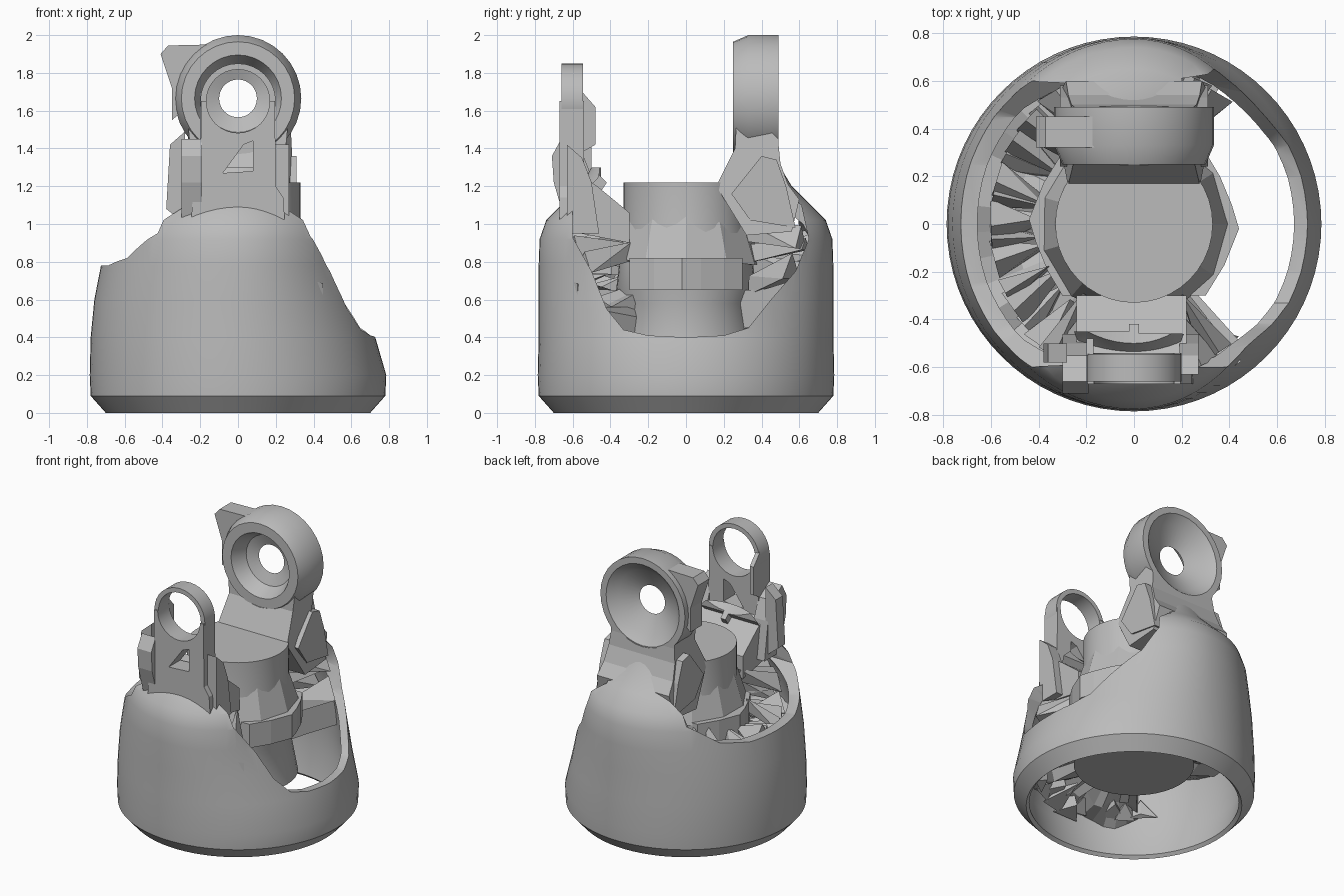
import bpy, bmesh, math, random
from mathutils import Vector

random.seed(4)
if "Cube" in bpy.data.objects:
    bpy.data.objects.remove(bpy.data.objects["Cube"])

grey = bpy.data.materials.new("plain grey")
grey.use_nodes = True
grey.diffuse_color = (0.5, 0.5, 0.5, 1)
grey.node_tree.nodes["Principled BSDF"].inputs["Base Color"].default_value = (0.5, 0.5, 0.5, 1)


def finish(bm, name, smooth=False):
    bmesh.ops.remove_doubles(bm, verts=bm.verts, dist=0.0005)
    bmesh.ops.recalc_face_normals(bm, faces=bm.faces)
    mesh = bpy.data.meshes.new(name)
    bm.to_mesh(mesh)
    bm.free()
    ob = bpy.data.objects.new(name, mesh)
    bpy.context.collection.objects.link(ob)
    mesh.materials.append(grey)
    if smooth:
        smooth_shade(ob)
    return ob


def smooth_shade(ob):
    bpy.ops.object.select_all(action="DESELECT")
    ob.select_set(True)
    bpy.context.view_layer.objects.active = ob
    bpy.ops.object.shade_smooth_by_angle(angle=math.radians(35))


def lathe(name, profile, segments, place, start=0, end=360, jitter=0, smooth=True):
    """Turn a closed profile of (radius, height); place maps it into the model."""
    bm = bmesh.new()
    whole = end - start == 360
    rings = []
    for i in range(segments if whole else segments + 1):
        a = math.radians(start + (end - start) * i / segments)
        rings.append([bm.verts.new(place(r * math.cos(a), r * math.sin(a),
                                         h + random.uniform(-jitter, jitter)))
                      for r, h in profile])
    n = len(profile)
    for i in range(segments):
        a, b = rings[i], rings[(i + 1) % len(rings)]
        for j in range(n):
            k = (j + 1) % n
            bm.faces.new((a[j], a[k], b[k], b[j]))
    if not whole:
        bm.faces.new(rings[0])
        bm.faces.new(rings[-1])
    return finish(bm, name, smooth)


def prism(name, outline, place, a, b):
    """Extrude a flat outline from depth a to depth b."""
    bm = bmesh.new()
    low = [bm.verts.new(place(u, v, a)) for u, v in outline]
    high = [bm.verts.new(place(u, v, b)) for u, v in outline]
    bm.faces.new(low)
    bm.faces.new(high)
    for i in range(len(outline)):
        j = (i + 1) % len(outline)
        bm.faces.new((low[i], low[j], high[j], high[i]))
    return finish(bm, name)


def cut(target, cutter):
    mod = target.modifiers.new("cut", "BOOLEAN")
    mod.operation = "DIFFERENCE"
    mod.solver = "EXACT"
    mod.object = cutter
    bpy.context.view_layer.objects.active = target
    bpy.ops.object.modifier_apply(modifier=mod.name)
    bpy.data.objects.remove(cutter)


upright = lambda x, y, h: (x, y, h)
along_x = lambda y, z, x: (x, y, z)
along_y = lambda x, z, y: (x, y, z)


# Shell: a round cup whose flanks lean inward as they rise
def lean(x, y, z):
    if x > 0:
        return (x * (1 - 0.34 * min(max(z - 0.2, 0), 0.6)), y, z)
    return (x * (1 - 0.25 * min(max(z - 0.5, 0), 0.4)), y, z)


outer = [(0.7, 0), (0.78, 0.09), (0.785, 0.2), (0.78, 0.4), (0.78, 0.6), (0.78, 0.78),
         (0.775, 0.92), (0.74, 1.02), (0.65, 1.11), (0.56, 1.2), (0.5, 1.3)]
inner = [(0.42, 1.22), (0.5, 1.1), (0.62, 1.0), (0.7, 0.85), (0.72, 0.6), (0.72, 0.4),
         (0.72, 0.2), (0.68, 0.02)]
shell = lathe("shell", outer + inner, 72, lean, smooth=False)

# Large scooped opening on the left, shallower one on the right
cut(shell, prism("left_cutter",
                 [(-0.45, 1.5), (-0.46, 1.25), (-0.6, 1.1), (-0.6, 0.93), (-0.5, 0.75),
                  (-0.42, 0.55), (-0.33, 0.44), (-0.2, 0.41), (0, 0.4), (0.2, 0.41),
                  (0.33, 0.45), (0.45, 0.6), (0.58, 0.75), (0.65, 0.92), (0.61, 1.1),
                  (0.46, 1.22), (0.42, 1.5)], along_x, 0.02, 1))
half = [(0.45, 1.5), (0.45, 1.25), (0.59, 1.1), (0.6, 0.95), (0.45, 0.82), (0.25, 0.78)]
cut(shell, prism("right_cutter", half + [(-y, z) for y, z in reversed(half)],
                 along_x, -1, -0.02))
smooth_shade(shell)

# Central core with a flat top, and a collar that bulges to a point on each side
lathe("core", [(0, 1.22), (0.33, 1.22), (0.33, 1.0), (0.35, 0.82), (0.37, 0.65),
               (0.34, 0.58), (0.39, 0.3), (0, 0.3)], 40, upright)
bulge = [(0.3, -0.3), (0.38, -0.17), (0.44, -0.02), (0.41, 0.08), (0.36, 0.2), (0.3, 0.3)]
prism("collar", bulge + [(-x, -y) for x, y in bulge], upright, 0.65, 0.82)
lathe("collar_slope", [(0, 0.8), (0.4, 0.8), (0.33, 1.02), (0, 1.02)], 11, upright,
      jitter=0.02, smooth=False)

# Rough webs joining the core to the shell
lathe("rough_web", [(0.3, 0.64), (0.5, 0.62), (0.73, 0.66), (0.73, 0.52), (0.5, 0.48),
                    (0.3, 0.45)], 26, upright, 58, 308, 0.06, smooth=False)
lathe("lower_front_web", [(0.32, 0.52), (0.72, 0.55), (0.72, 0.28), (0.55, 0.32), (0.35, 0.36)],
      14, upright, 228, 312, 0.05, smooth=False)


# Splintered wedges running from the wall toward the core
def splinters(name, first, last, count, heights, rises, reaches):
    bm = bmesh.new()
    for i in range(count):
        a = math.radians(first + (last - first) * i / (count - 1) + random.uniform(-3, 3))
        z, rise = random.uniform(*heights), random.uniform(*rises)
        d, up = Vector((math.cos(a), math.sin(a), 0)), Vector((0, 0, 1))
        side = Vector((-d.y, d.x, 0)) * random.uniform(0.06, 0.12)
        wall = 0.7 - 0.1 * abs(d.x)
        root, tip = d * wall + up * z, d * random.uniform(*reaches) + up * (z + rise)
        points = (root - side, root + side * 0.8, root + up * random.uniform(0.06, 0.14),
                  tip + side * random.uniform(-0.6, 0.6), tip - up * 0.1)
        bmesh.ops.convex_hull(bm, input=[bm.verts.new(p) for p in points])
    finish(bm, name)


splinters("right_splinters", 110, 250, 17, (0.58, 0.66), (0.0, 0.25), (0.32, 0.42))
splinters("back_splinters", 58, 122, 9, (0.7, 0.88), (-0.05, 0.15), (0.3, 0.4))
splinters("front_splinters", 238, 304, 12, (0.72, 0.92), (0.0, 0.22), (0.3, 0.4))
splinters("lower_splinters", 228, 308, 10, (0.2, 0.3), (0.1, 0.2), (0.45, 0.6))

# Front tab: plate with a small window under a round eyelet
plate = prism("front_plate", [(-0.25, 0.98), (0.25, 0.98), (0.24, 1.14), (0.2, 1.2),
                              (0.195, 1.65), (-0.195, 1.65), (-0.2, 1.2), (-0.24, 1.14)],
              along_y, -0.67, -0.54)
cut(plate, lathe("eyelet_cutter", [(0, -0.9), (0.168, -0.9), (0.168, -0.3), (0, -0.3)], 32,
                 lambda x, z, y: (x, y, z + 1.65)))
cut(plate, prism("window_cutter", [(-0.08, 1.27), (0.08, 1.28), (0.08, 1.44), (0.03, 1.42)],
                 along_y, -0.9, -0.3))
lathe("front_eyelet", [(0.168, -0.66), (0.2, -0.66), (0.2, -0.545), (0.168, -0.545)], 32,
      lambda x, z, y: (x, y, z + 1.65))

# Ragged flanges wrapping back from the tab, and the sloping mass behind it
flange = [(-0.63, 0.98), (-0.7, 1.22), (-0.71, 1.36), (-0.66, 1.45), (-0.55, 1.38), (-0.5, 1.25),
          (-0.46, 0.98)]
prism("front_flange_right", flange, along_x, -0.3, -0.19)
prism("front_flange_left", [(max(y, -0.63), z - 0.03) for y, z in flange], along_x, 0.19, 0.27)
prism("front_flange_corner", [(-0.28, 1.0), (-0.38, 1.08), (-0.36, 1.42), (-0.28, 1.49)],
      along_y, -0.58, -0.5)
prism("front_buttress", [(-0.56, 0.95), (-0.56, 1.26), (-0.47, 1.2), (-0.3, 1.06), (-0.3, 0.9)],
      along_x, -0.24, 0.22)
prism("eyelet_spur", [(-0.55, 1.7), (-0.48, 1.62), (-0.48, 1.42), (-0.55, 1.38)],
      along_x, -0.2, -0.17)


# Back neck: waisted below the large ring, easing into the shoulder
def waist(y, z, x):
    return (x * (0.25 + 0.12 * abs(z - 1.42)), y, z)


neck = prism("back_neck", [(0.27, 1.62), (0.49, 1.62), (0.49, 1.42), (0.5, 1.32), (0.54, 1.21),
                           (0.6, 1.13), (0.56, 0.96), (0.32, 0.94), (0.16, 1.2), (0.26, 1.4)],
             waist, -1, 1)
cut(neck, lathe("ring_cutter", [(0, 0), (0.3, 0), (0.3, 0.9), (0, 0.9)], 32,
                lambda x, z, y: (x, y, z + 1.67)))
lathe("back_ring", [(0.3, 0.25), (0.335, 0.33), (0.335, 0.49), (0.29, 0.49), (0.23, 0.44),
                    (0.1, 0.38), (0.18, 0.35), (0.23, 0.25)], 32,
      lambda x, z, y: (x, y, z + 1.665))

# Side webs that carry the neck down to the cut edge of the shell
for side in (-1, 1):
    prism("neck_web", [(0.34, 1.02), (0.24, 1.16), (0.4, 1.36), (0.48, 1.34), (0.53, 1.2),
                       (0.58, 0.98)], along_x, side * 0.2, side * 0.31)

# Fin on the upper right of the ring
prism("ring_fin", [(-0.16, 1.95), (-0.37, 1.945), (-0.41, 1.9), (-0.35, 1.72), (-0.35, 1.55),
                   (-0.29, 1.6), (-0.26, 1.82)], along_y, 0.32, 0.45)
